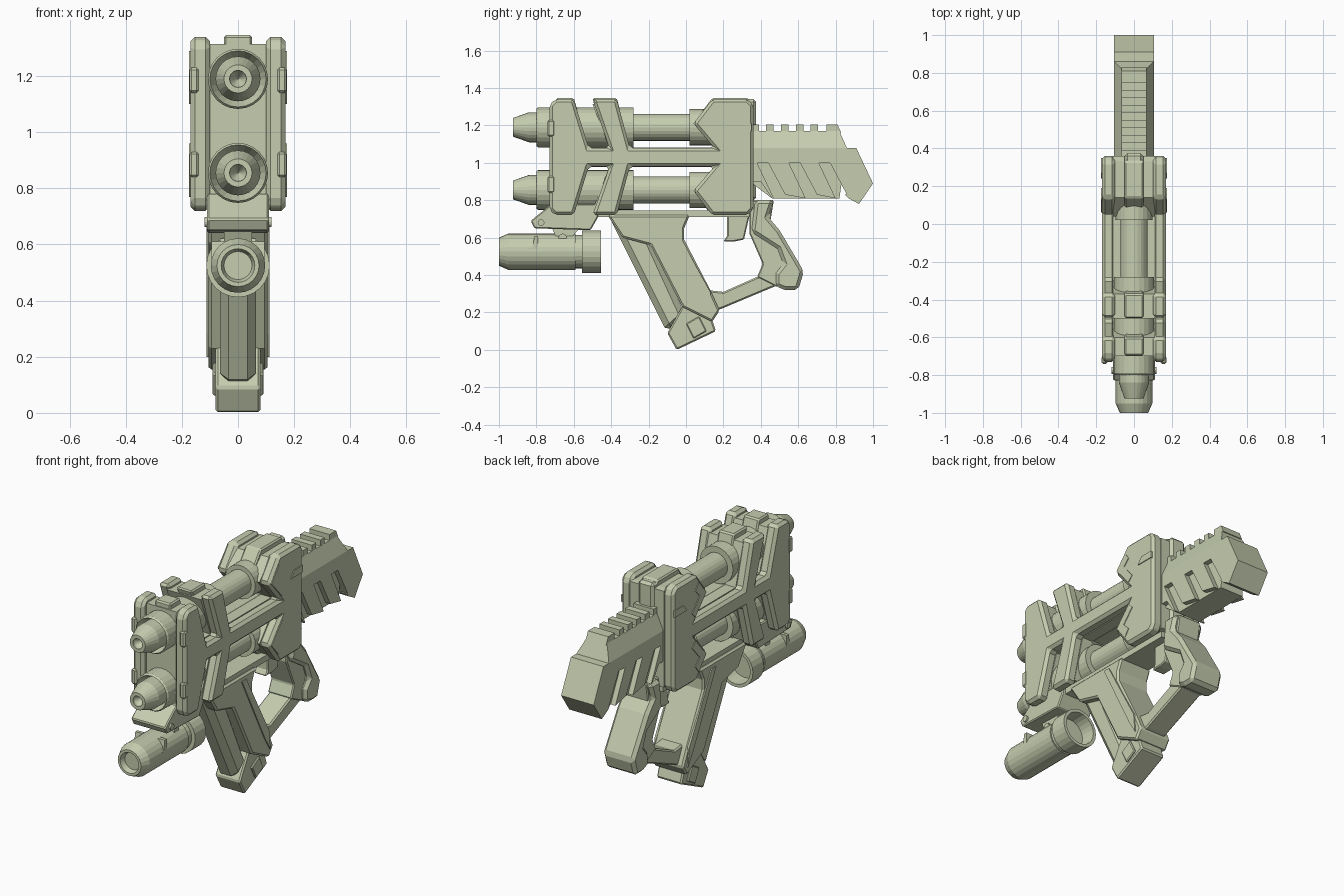
import bpy
import bmesh
import math
from mathutils import Vector

default = bpy.data.objects.get("Cube")
if default:
    bpy.data.objects.remove(default)

sage = bpy.data.materials.new("sage_green")
sage.use_nodes = True
colour = (0.56, 0.61, 0.43, 1)
sage.diffuse_color = colour
sage.node_tree.nodes["Principled BSDF"].inputs["Base Color"].default_value = colour

UNIT = 0.01  # all sizes below are in hundredths


def finish(name, mesh_builder, bevel=0, mirror=False):
    """Turn a bmesh into a named object with optional bevel and mirror."""
    bmesh.ops.recalc_face_normals(mesh_builder, faces=mesh_builder.faces)
    mesh = bpy.data.meshes.new(name)
    mesh_builder.to_mesh(mesh)
    mesh_builder.free()
    mesh.materials.append(sage)
    part = bpy.data.objects.new(name, mesh)
    bpy.context.collection.objects.link(part)
    if bevel:
        chamfer = part.modifiers.new("chamfer", "BEVEL")
        chamfer.width = bevel * UNIT
        chamfer.segments = 1
        chamfer.limit_method = "ANGLE"
        chamfer.angle_limit = math.radians(40)
    if mirror:
        part.modifiers.new("mirror", "MIRROR")
    return part


def prism(name, outline, outer, inner=None, bevel=0, narrow_above=None):
    """Extrude a (y, z) outline across x; with inner given, make a mirrored pair."""
    start = -outer if inner is None else inner
    bm = bmesh.new()
    verts = [bm.verts.new(Vector((start, y, z)) * UNIT) for y, z in outline]
    face = bm.faces.new(verts)
    grown = bmesh.ops.extrude_face_region(bm, geom=[face])["geom"]
    moved = [v for v in grown if isinstance(v, bmesh.types.BMVert)]
    bmesh.ops.translate(bm, verts=moved, vec=((outer - start) * UNIT, 0, 0))
    if narrow_above is not None:
        for v in bm.verts:
            if v.co.z > narrow_above * UNIT:
                v.co.x *= 0.62
    return finish(name, bm, bevel, inner is not None)


def lathe(name, profile, height, sides=24):
    """Spin a (y, radius) profile about the y axis."""
    bm = bmesh.new()
    verts = [bm.verts.new((0, y * UNIT, r * UNIT)) for y, r in profile]
    edges = [bm.edges.new(pair) for pair in zip(verts, verts[1:])]
    bmesh.ops.spin(bm, geom=verts + edges, cent=(0, 0, 0), axis=(0, 1, 0),
                   angle=math.tau, steps=sides, use_duplicate=False)
    bmesh.ops.remove_doubles(bm, verts=bm.verts, dist=0.0001)
    part = finish(name, bm)
    part.location.z = height * UNIT
    return part


def pin(name, y, z, radius, half_width):
    """Short cylinder lying across x."""
    ring = [(y + radius * math.cos(math.tau * i / 12),
             z + radius * math.sin(math.tau * i / 12)) for i in range(12)]
    return prism(name, ring, half_width)


def box(y0, y1, z0, z1):
    return [(y0, z0), (y1, z0), (y1, z1), (y0, z1)]


# Main shell: one half outline, mirrored about the middle height
MIDDLE = 103
half = [(-73, 28), (-70, 31), (-60, 31), (-52, 5), (-41, 5), (-50, 31),
        (-37, 31), (-30, 5), (15, 5), (4, 18), (14, 31), (33, 31), (36, 28)]


def shell_outline(limit, front, scale=1):
    upper = [(max(y, front), min(d * scale, limit)) for y, d in half]
    # drop the corners that collapse when clamped
    upper = [p for i, p in enumerate(upper) if i == 0 or p != upper[i - 1]]
    return ([(y, MIDDLE + d) for y, d in upper]
            + [(y, MIDDLE - d) for y, d in reversed(upper)])


prism("side_shell", shell_outline(31, -73), 17, 10, bevel=1.6)
prism("shell_core", shell_outline(28.5, -70), 11)
prism("centre_rib", shell_outline(32, -69.5, 1.02), 5, bevel=0.8)
prism("rear_rib", box(15, 37.5, 80, 134), 5, bevel=1.5)

# Clasps and notches on the shell sides
for sign in (1, -1):
    level = MIDDLE + sign * 15
    prism("front_clasp", box(-74, -70, level - 4, level + 5), 17.3, 14, bevel=0.8)
    prism("rear_chevron", [(6, MIDDLE + sign * d) for d in (18,)]
          + [(y, MIDDLE + sign * d) for y, d in ((13, 26), (16, 22), (12, 18), (19, 10), (16, 7))],
          17.4, 16)
prism("rear_latch", [(24, 117), (27, 121), (35, 121), (35, 117)], 17.5, 16)

# Twin barrels
barrel = [(-86, 0), (-91, 3), (-92.5, 3), (-92.5, 5), (-84, 8), (-76, 8),
          (-80, 10), (-79, 10.7), (-28, 10.7), (-28, 7.2), (2, 7.2),
          (2, 9.7), (16, 9.7), (16, 0)]
for label, height in (("upper", 119), ("lower", 85.5)):
    lathe(label + "_barrel", barrel, height)

# Lower tray and lamp mount
prism("lower_tray", box(-47, 34, 71, 74.5), 9)
prism("lamp_mount", [(-72, 78), (-83, 69), (-81, 65), (-51, 64), (-47, 71), (-47, 78)],
      11, bevel=0.6)
pin("mount_bolt", -77.5, 68, 1.8, 12)
prism("lamp_bracket", [(-72, 66), (-69, 59), (-64, 57), (-56, 66)], 5)
pin("bracket_pin", -66, 60, 2.2, 6.5)

# Under-slung lamp, recessed at both ends
lathe("lamp", [(-97, 0), (-97, 5), (-100, 6), (-100, 7.5), (-95, 9.7), (-59, 9.7),
               (-59, 9), (-55.5, 9), (-55.5, 11.3), (-45.5, 11.3), (-45.5, 9.5),
               (-54, 9), (-54, 0)], 52.5)
prism("lamp_switch", [(-85, 51), (-79, 51), (-79, 61), (-81, 61), (-82, 55), (-85, 54)], 9.5, 5)

# Grip: wide sides, rounded front strap, foot
prism("grip", [(-42, 72), (2, 72), (-1, 65), (-1, 59), (13, 32), (18, 21), (14, 15),
               (-2, 23), (-19, 56), (-34, 60)], 10.5, bevel=1)
prism("grip_strap", [(-41, 71), (-10, 9), (0, 18), (-22, 66)], 6.5, bevel=3.2)
prism("grip_foot", [(-1, 25), (-10, 9), (-5, 0), (16, 10), (14, 16), (8, 28)], 8, bevel=0.8)
prism("grip_ridge", [(-12, 69), (-8, 69), (13, 31), (14, 20), (9, 28)], 11.2, 10)
prism("foot_catch", [(0, 14), (7, 18), (11, 10), (4, 6)], 9, 7.5, bevel=0.5)

# Trigger, guard and rear strut
prism("trigger", [(22, 73), (22, 61), (20, 58), (26, 58), (31, 59), (34, 72)], 4, bevel=0.6)
prism("guard", [(11, 32), (20, 31), (38, 39), (44, 40), (50, 35), (19, 22), (13, 20)],
      7, bevel=0.8)
prism("strut", [(34, 80), (34, 62), (41, 46), (38, 39), (48, 34), (56, 33), (60, 42),
                (45, 68), (47, 80)], 7.5, bevel=0.6)
prism("strut_cover", [(37, 80), (35, 63), (49, 54), (52, 46), (48, 41), (48, 34), (53, 32),
                      (60, 32), (63, 42), (50, 64), (44, 71), (47, 80)], 10, bevel=1.8)

# Stock: tapered upper half, slotted lower half, toothed rail
prism("stock_top", [(34, 108), (34, 117), (82, 117), (86, 108)], 10.5, narrow_above=110)
prism("stock_core", [(34, 108), (86, 108), (82, 81), (46, 81), (34, 90)], 7.5)
slotted = [(34, 108), (91, 108), (100, 89), (92.5, 78), (87, 81), (85, 83)]
for left in (71, 55, 38):
    slotted += [(left + 15, 83), (left + 6, 100), (left, 100), (left + 9, 81)]
slotted += [(46, 81), (40, 90), (34, 90)]
prism("stock_side", slotted, 10.5, 6)
prism("stock_end", [(80, 108), (91, 108), (100, 89), (92.5, 78), (87, 81), (84, 88)], 10.4)
prism("stock_rail_end", [(75, 116), (75, 120.5), (81, 120.5), (83, 116)], 6.5)
for i in range(5):
    start = 35 + i * 7.9
    prism("rail_tooth", box(start, start + 4, 116, 120.5), 6.5)
